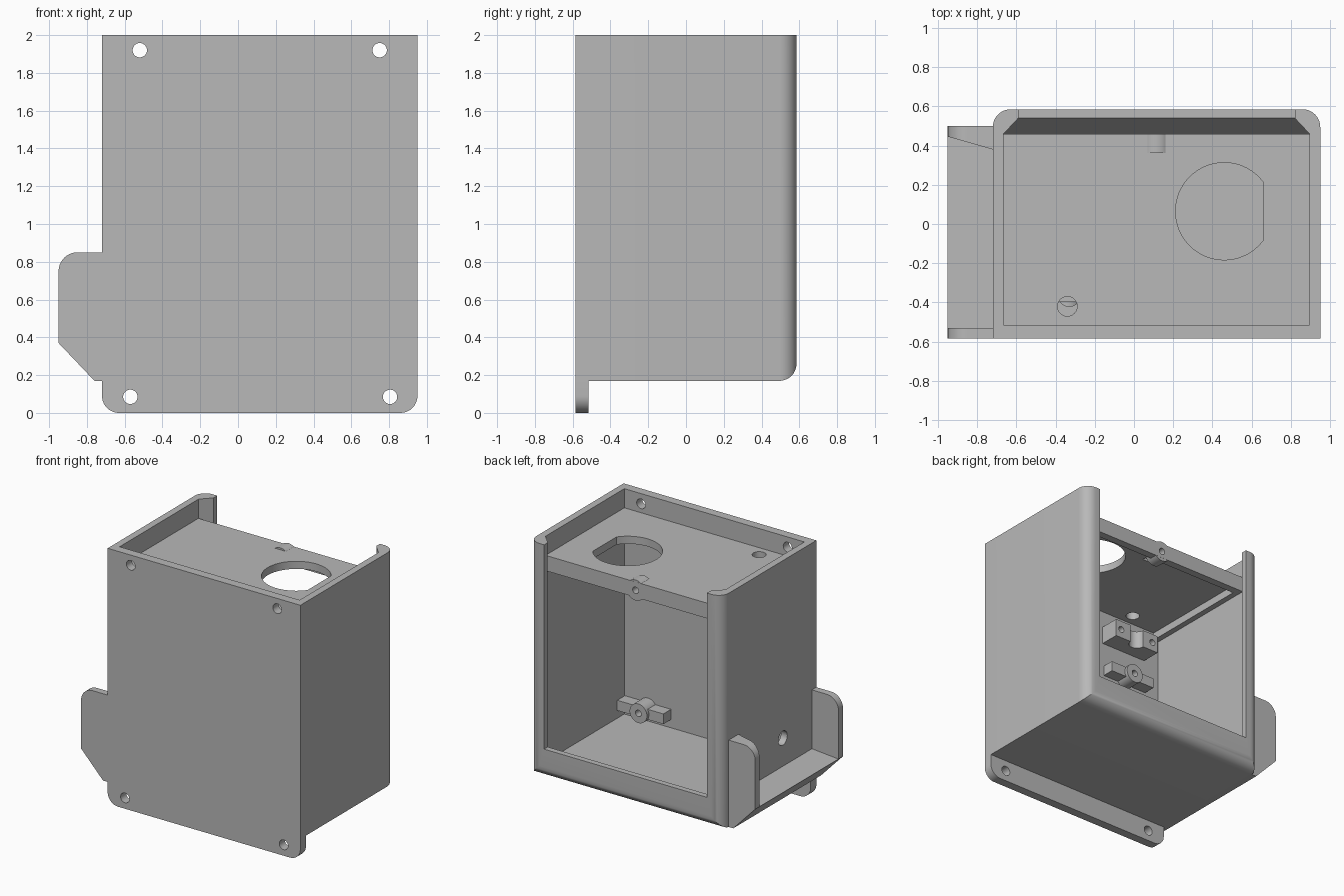
import bpy, bmesh, math
from mathutils import Matrix

if "Cube" in bpy.data.objects:
    bpy.data.objects.remove(bpy.data.objects["Cube"])

grey = bpy.data.materials.new("plain grey")
grey.use_nodes = True
grey.diffuse_color = (0.48, 0.48, 0.48, 1)
grey.node_tree.nodes["Principled BSDF"].inputs["Base Color"].default_value = (0.48, 0.48, 0.48, 1)


def finish(bm, name):
    bmesh.ops.recalc_face_normals(bm, faces=bm.faces)
    me = bpy.data.meshes.new(name)
    bm.to_mesh(me)
    bm.free()
    me.materials.append(grey)
    ob = bpy.data.objects.new(name, me)
    bpy.context.collection.objects.link(ob)
    return ob


def loft(rings, name):
    """Join equal point rings and cap both ends."""
    bm = bmesh.new()
    rows = [[bm.verts.new(p) for p in r] for r in rings]
    n = len(rows[0])
    for a, b in zip(rows, rows[1:]):
        for i in range(n):
            bm.faces.new((a[i], a[(i + 1) % n], b[(i + 1) % n], b[i]))
    bm.faces.new(rows[0])
    bm.faces.new(rows[-1])
    return finish(bm, name)


def box(name, x0, x1, y0, y1, z0, z1, round_if=None, radius=0.09):
    bm = bmesh.new()
    bmesh.ops.create_cube(bm, size=1)
    for v in bm.verts:
        v.co = [(a + b) / 2 + c * (b - a) for c, a, b in zip(v.co, (x0, y0, z0), (x1, y1, z1))]
    if round_if:
        edges = [e for e in bm.edges if round_if((e.verts[0].co + e.verts[1].co) / 2)]
        bmesh.ops.bevel(bm, geom=edges, offset=radius, segments=10, profile=0.5, affect='EDGES')
    return finish(bm, name)


def slab(name, outline, y0, y1):
    """Extrude an x-z outline along y."""
    return loft([[(x, y, z) for x, z in outline] for y in (y0, y1)], name)


def rod(name, centre, r, length, axis, sides=40):
    bm = bmesh.new()
    turn = {'X': Matrix.Rotation(math.pi / 2, 4, 'Y'),
            'Y': Matrix.Rotation(math.pi / 2, 4, 'X'), 'Z': Matrix()}[axis]
    bmesh.ops.create_cone(bm, cap_ends=True, segments=sides, radius1=r, radius2=r,
                          depth=length, matrix=Matrix.Translation(centre) @ turn)
    return finish(bm, name)


def combine(ob, other, op='DIFFERENCE'):
    m = ob.modifiers.new("bool", 'BOOLEAN')
    m.operation, m.solver, m.object = op, 'EXACT', other
    other.hide_render = True
    bpy.context.view_layer.objects.active = ob
    bpy.ops.object.modifier_apply(modifier=m.name)
    bpy.data.objects.remove(other)


def arc(cx, cz, r, a0, a1, n=10):
    return [(cx + r * math.cos(math.radians(a0 + (a1 - a0) * i / n)),
             cz + r * math.sin(math.radians(a0 + (a1 - a0) * i / n))) for i in range(n + 1)]


L, R, F, B = -0.72, 0.95, -0.585, 0.585   # outer walls
IL, IR, IF = -0.665, 0.895, -0.515        # inner walls
BASE = 0.17

# Case shell, rounded at the back uprights and the lower back edge
case = box("case", L, R, F, B, BASE, 2,
           lambda c: c.y > B - 0.01 and (abs(c.z - 1) < 0.5 or c.z < BASE + 0.01))

# Front plate reaching below the case
plate = slab("front_plate",
             [(L, 2)] + arc(L + .09, .09, .09, 180, 270) + arc(R - .09, .09, .09, 270, 360) + [(R, 2)],
             F, IF)
combine(case, plate, 'UNION')

# Interior, narrowing to the open back
combine(case, loft([[(x0, y, z0), (x1, y, z0), (x1, y, 2.3), (x0, y, 2.3)]
                    for y, x0, x1, z0 in ((IF, IL, IR, .235), (.46, IL, IR, .235),
                                          (.54, -.59, .82, .40), (.8, -.59, .82, .40))],
                   "cavity_cutter"))

# Screw holes and the side cable hole
for x, z in ((-.52, 1.92), (.75, 1.92), (-.57, .085), (.805, .085)):
    combine(case, rod("screw_cutter", (x, F, z), .038, .4, 'Y'))
combine(case, rod("cable_cutter", (L, -.17, .61), .055, .3, 'X'))

# Side hook: two cheeks with a wedge floor between them
cheek = ([(L + .01, BASE), (-.76, BASE), (-.95, .37)]
         + arc(-.85, .75, .1, 180, 90) + [(L + .01, .85)])
slab("front_cheek", cheek, F, -.53)
back_cheek = slab("back_cheek", cheek, .37, .5)
combine(back_cheek, loft([[(-1.1, .3, z), (-.6, .3, z), (-.6, .346, z), (-1.1, .488, z)]
                          for z in (0, 1)], "taper_cutter"))
slab("hook_floor", [(L + .01, BASE), (-.76, BASE), (-.95, .37), (L + .01, .39)], -.54, .45)

# Shelf with rims underneath
shelf = box("shelf", IL - .01, IR + .01, IF - .01, .46, 1.79, 1.85)
opening = rod("opening_cutter", (.46, .065, 1.82), .248, .3, 'Z', 64)
combine(opening, box("flat_cutter", .66, 1, -.4, .5, 1.5, 2.1))
combine(shelf, opening)
combine(shelf, rod("wire_cutter", (-.34, -.42, 1.82), .05, .3, 'Z'))
rim = box("back_rim", IL - .01, IR + .01, .40, .46, 1.73, 1.80)
boss = rod("rim_boss", (.115, .41, 1.785), .08, .098, 'Y')
for part in (shelf, rim, boss):
    combine(part, rod("rim_screw_cutter", (.115, .42, 1.785), .026, .3, 'Y'))
for name, x0, x1 in (("right_rim", IL - .01, IL + .045), ("left_rim", IR - .045, IR + .01)):
    box(name, x0, x1, IF - .01, .42, 1.73, 1.80)

# Wire block under the shelf, grooved for the wire
block = box("wire_block", -.53, -.13, IF - .01, -.36, 1.52, 1.66)
combine(block, rod("groove_cutter", (-.33, -.36, 1.6), .06, .5, 'Z'))
for x in (-.48, -.18):
    combine(block, rod("block_screw_cutter", (x, -.36, 1.59), .025, .2, 'Y'))


# Winged clamps on the inner front wall
def clamp(name, x, z):
    ob = box(name, x - .2, x + .2, IF - .01, -.42, z - .04, z + .04)
    combine(ob, rod("hub", (x, -.46, z), .075, .13, 'Y'), 'UNION')
    combine(ob, rod("hub_cutter", (x, -.39, z), .025, .2, 'Y'))


clamp("lower_clamp", .69, .34)
clamp("upper_clamp", -.34, 1.29)

# Smooth the rounded faces, keep edges crisp
bpy.ops.object.select_all(action='DESELECT')
for ob in bpy.data.objects:
    if ob.type == 'MESH' and grey.name in ob.data.materials:
        ob.select_set(True)
        bpy.context.view_layer.objects.active = ob
bpy.ops.object.shade_smooth_by_angle(angle=math.radians(30))
